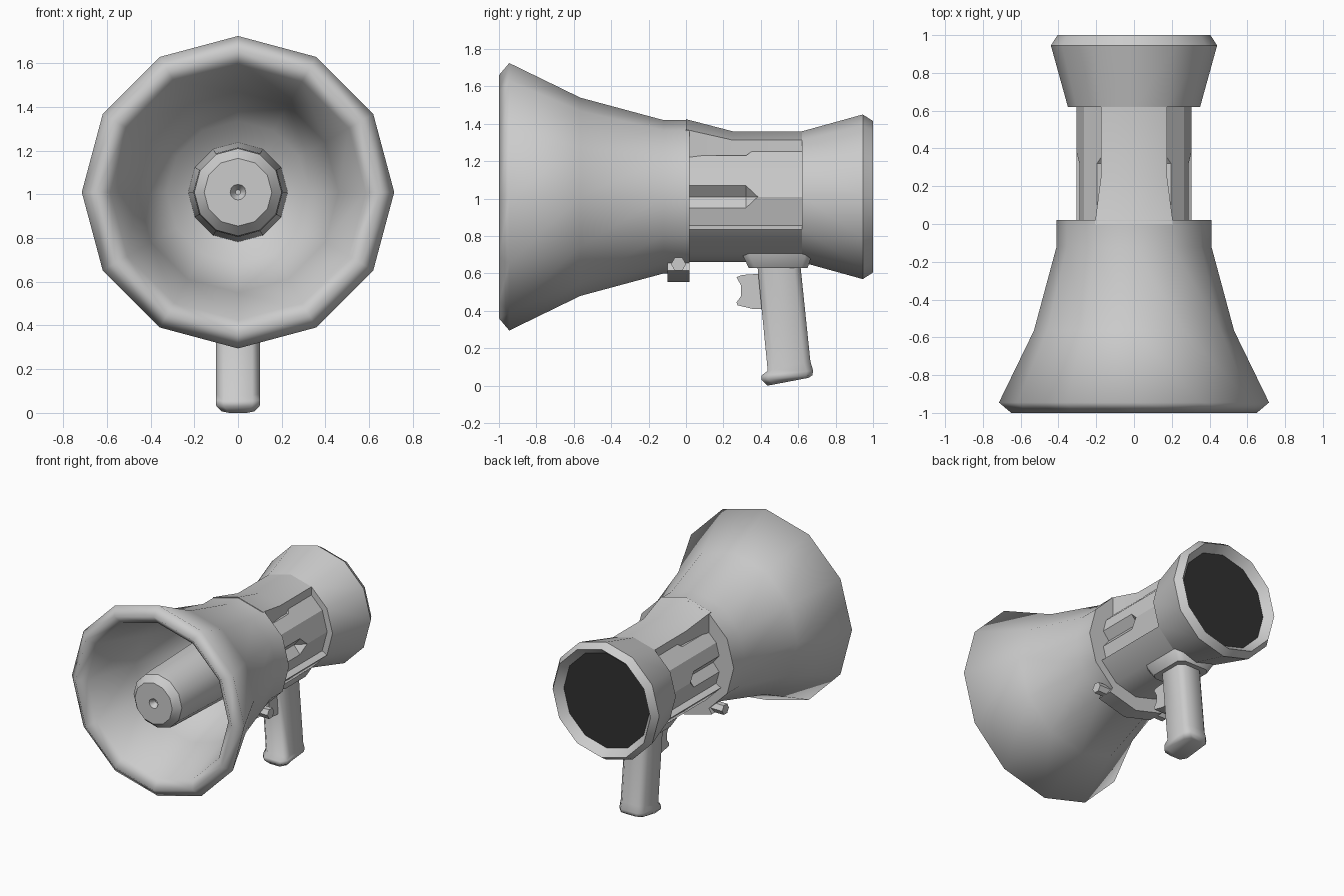
import bpy, bmesh, math

if "Cube" in bpy.data.objects:
    bpy.data.objects.remove(bpy.data.objects["Cube"])

AXIS = 1.01   # height of the main axis
SIDES = 12


def material(name, c):
    m = bpy.data.materials.new(name)
    m.use_nodes = True
    m.diffuse_color = (c, c, c, 1)
    m.node_tree.nodes["Principled BSDF"].inputs["Base Color"].default_value = (c, c, c, 1)
    return m


GREY = material("light grey", 0.6)
DARK = material("dark grey", 0.03)


def loft(name, rings, angle=35):
    """Skin a list of equal-length point rings and cap both ends."""
    bm = bmesh.new()
    vs = [[bm.verts.new(p) for p in ring] for ring in rings]
    n = len(rings[0])
    for a, b in zip(vs, vs[1:]):
        for i in range(n):
            j = (i + 1) % n
            bm.faces.new((a[i], a[j], b[j], b[i]))
    bm.faces.new(vs[0])
    bm.faces.new(vs[-1])
    bmesh.ops.recalc_face_normals(bm, faces=bm.faces[:])
    me = bpy.data.meshes.new(name)
    bm.to_mesh(me)
    bm.free()
    ob = bpy.data.objects.new(name, me)
    bpy.context.collection.objects.link(ob)
    me.materials.append(GREY)
    smooth(ob, angle)
    return ob


def smooth(ob, angle):
    bpy.ops.object.select_all(action='DESELECT')
    ob.select_set(True)
    bpy.context.view_layer.objects.active = ob
    bpy.ops.object.shade_smooth_by_angle(angle=math.radians(angle))


def polar(r, deg):
    """Cross-section point, measured clockwise from straight up."""
    a = math.radians(deg)
    return (r * math.sin(a), r * math.cos(a))


def along_y(section, y):
    return [(x, y, AXIS + z) for x, z in section]


def lathe(name, profile, angle=35, n=SIDES):
    return loft(name, [along_y([polar(r, i * 360 / n) for i in range(n)], y)
                       for y, r in profile], angle)


def across_x(name, profile, x0, x1):
    return loft(name, [[(x, y, z) for y, z in profile] for x in (x0, x1)])


def column(name, sections, cut=0.035):
    """Upright with chamfered corners: front y,z, back y,z, half width."""
    rings = []
    for yf, zf, yb, zb, w in sections:
        t = cut / (yb - yf)
        pts = [(-w, t), (-w + cut, 0), (w - cut, 0), (w, t),
               (w, 1 - t), (w - cut, 1), (-w + cut, 1), (-w, 1 - t)]
        rings.append([(x, yf + s * (yb - yf), zf + s * (zb - zf)) for x, s in pts])
    return loft(name, rings, 50)


# Flared horn with rolled lip and hollow inside
lathe("horn", [(0.02, 0.41), (-0.12, 0.41), (-0.565, 0.53), (-0.945, 0.715),
               (-1.0, 0.65), (-0.95, 0.585), (-0.56, 0.46), (-0.1, 0.325)], 80)

# Inner tube with a small hole in its cap
lathe("inner_tube", [(-0.08, 0.228), (-0.9, 0.205), (-0.95, 0.2), (-1.0, 0.155),
                     (-1.0, 0.036), (-0.96, 0.012)])

# Rear cup, its recessed floor dark
cup = lathe("rear_cup", [(0.62, 0.35), (0.945, 0.44), (1.0, 0.405), (0.94, 0.355)])
cup.data.materials.append(DARK)
for f in cup.data.polygons:
    if len(f.vertices) == SIDES and f.center.y > 0.9:
        f.material_index = 1

# Body core with pointed grooves in its sides
core = lathe("body_core", [(0.0, 0.305), (0.63, 0.305)])


def groove_ring(deg, y, apex, outer, half):
    a = math.radians(deg)
    pts = []
    for u, t in ((apex, 0), (outer, half), (outer, -half)):
        pts.append((u * math.sin(a) + t * math.cos(a),
                    u * math.cos(a) - t * math.sin(a)))
    return along_y(pts, y)


for deg in (30, 90, -30, -90):
    cutter = loft("groove_cutter", [groove_ring(deg, -0.05, 0.24, 0.34, 0.122),
                                    groove_ring(deg, 0.32, 0.24, 0.34, 0.122),
                                    groove_ring(deg, 0.385, 0.306, 0.34, 0.042)])
    cutter.hide_render = True
    mod = core.modifiers.new("groove", 'BOOLEAN')
    mod.operation = 'DIFFERENCE'
    mod.solver = 'EXACT'
    mod.object = cutter
    bpy.ops.object.select_all(action='DESELECT')
    core.select_set(True)
    bpy.context.view_layer.objects.active = core
    bpy.ops.object.modifier_apply(modifier=mod.name)
    bpy.data.objects.remove(cutter)
smooth(core, 25)

# Raised spine on top, tapering back from the horn
spine = []
for y, r in ((0.0, 0.415), (0.25, 0.35), (0.63, 0.35)):
    sec = [(-r / 2, 0.2), polar(r, -30), polar(r, 0), polar(r, 30), (r / 2, 0.2)]
    spine.append(along_y(sec, y))
loft("top_spine", spine)

# Raised belly underneath
belly = [polar(0.35, d) for d in (120, 150, 180, 210, 240)]
belly += [polar(0.2, 240), polar(0.2, 120)]
loft("belly", [along_y(belly, y) for y in (0.0, 0.63)])

# Strap bracket under the horn with a pin at each end
bracket = [polar(0.455, d) for d in (150, 180, 210)]
bracket += [polar(0.39, d) for d in (210, 180, 150)]
loft("strap_bracket", [along_y(bracket, y) for y in (-0.1, 0.02)])
hexagon = [(-0.04 + 0.04 * math.cos(i * math.pi / 3),
            0.65 + 0.04 * math.sin(i * math.pi / 3)) for i in range(6)]
for side, s in (("left", 1), ("right", -1)):
    across_x("strap_pin_" + side, hexagon, s * 0.17, s * 0.3)

# Grip, mounting plate and trigger
column("mounting_plate", [(0.30, 0.73, 0.675, 0.73, 0.17),
                          (0.30, 0.705, 0.675, 0.705, 0.17),
                          (0.335, 0.63, 0.65, 0.63, 0.13)])
column("grip", [(0.38, 0.66, 0.61, 0.66, 0.1),
                (0.437, 0.08, 0.665, 0.13, 0.1),
                (0.405, 0.055, 0.68, 0.08, 0.1),
                (0.405, 0.03, 0.675, 0.055, 0.1),
                (0.435, 0.0, 0.655, 0.042, 0.075)])
across_x("trigger", [(0.27, 0.58), (0.3, 0.592), (0.42, 0.6), (0.42, 0.41), (0.36, 0.41),
                     (0.275, 0.43), (0.27, 0.445), (0.295, 0.48), (0.295, 0.535)],
         -0.05, 0.05)
